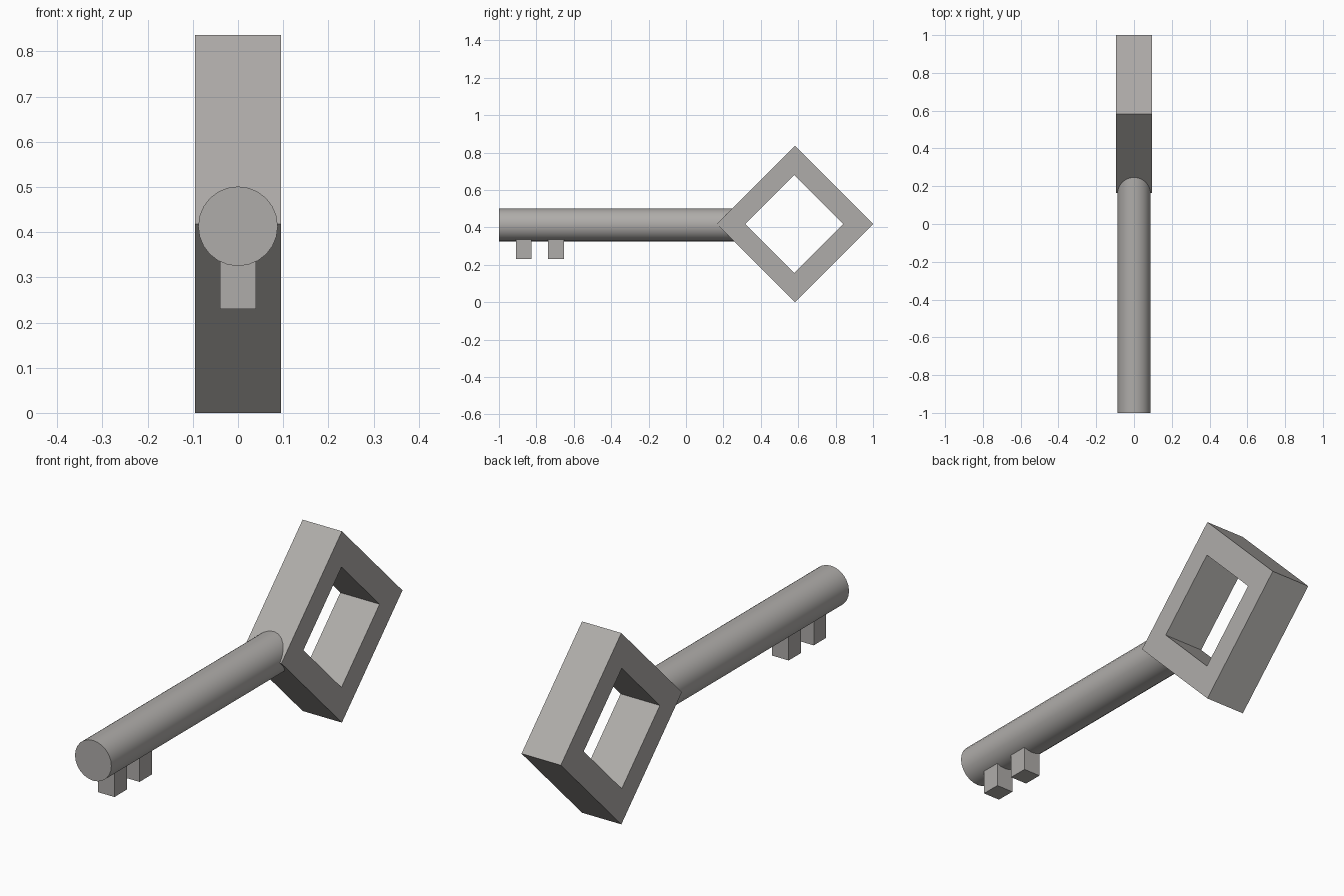
import bpy, bmesh, math
from mathutils import Matrix, Vector

if "Cube" in bpy.data.objects:
    bpy.data.objects.remove(bpy.data.objects["Cube"])

metal = bpy.data.materials.new("warm_grey_metal")
metal.diffuse_color = (0.43, 0.415, 0.40, 1)
metal.use_nodes = True
metal.node_tree.nodes["Principled BSDF"].inputs["Base Color"].default_value = metal.diffuse_color


def add_object(name, bm):
    bmesh.ops.recalc_face_normals(bm, faces=bm.faces)
    mesh = bpy.data.meshes.new(name)
    bm.to_mesh(mesh)
    bm.free()
    mesh.materials.append(metal)
    obj = bpy.data.objects.new(name, mesh)
    bpy.context.collection.objects.link(obj)
    return obj


def box(name, lo, hi):
    lo, hi = Vector(lo), Vector(hi)
    bm = bmesh.new()
    bmesh.ops.create_cube(bm, size=1, matrix=Matrix.Translation((lo + hi) / 2)
                          @ Matrix.Diagonal((*(hi - lo), 1)))
    return add_object(name, bm)


# Diamond bow: four mitred bars around a diamond hole
def ring(bm, x, cy, cz, r):
    return [bm.verts.new((x, cy + r * math.cos(a), cz + r * math.sin(a)))
            for a in (i * math.pi / 2 for i in range(4))]


HALF = 0.095
bm = bmesh.new()
loops = [ring(bm, -HALF, 0.582, 0.418, 0.418), ring(bm, HALF, 0.582, 0.418, 0.418),
         ring(bm, HALF, 0.579, 0.418, 0.263), ring(bm, -HALF, 0.579, 0.418, 0.263)]
for k in range(4):
    a, b = loops[k], loops[(k + 1) % 4]
    for i in range(4):
        j = (i + 1) % 4
        bm.faces.new((a[i], a[j], b[j], b[i]))
add_object("bow", bm)

# Round shaft, ending inside the bow corner
START, END = -1.0, 0.28
bm = bmesh.new()
bmesh.ops.create_cone(bm, cap_ends=True, segments=24, radius1=0.088, radius2=0.088,
                      depth=END - START,
                      matrix=Matrix.Translation((0, (START + END) / 2, 0.413))
                      @ Matrix.Rotation(math.pi / 2, 4, 'X'))
shaft = add_object("shaft", bm)
bpy.context.view_layer.objects.active = shaft
shaft.select_set(True)
bpy.ops.object.shade_smooth_by_angle(angle=math.radians(30))

# Two teeth under the shaft tip
for i, y in enumerate((-0.91, -0.737)):
    box(f"tooth_{i + 1}", (-0.04, y, 0.23), (0.04, y + 0.085, 0.36))
